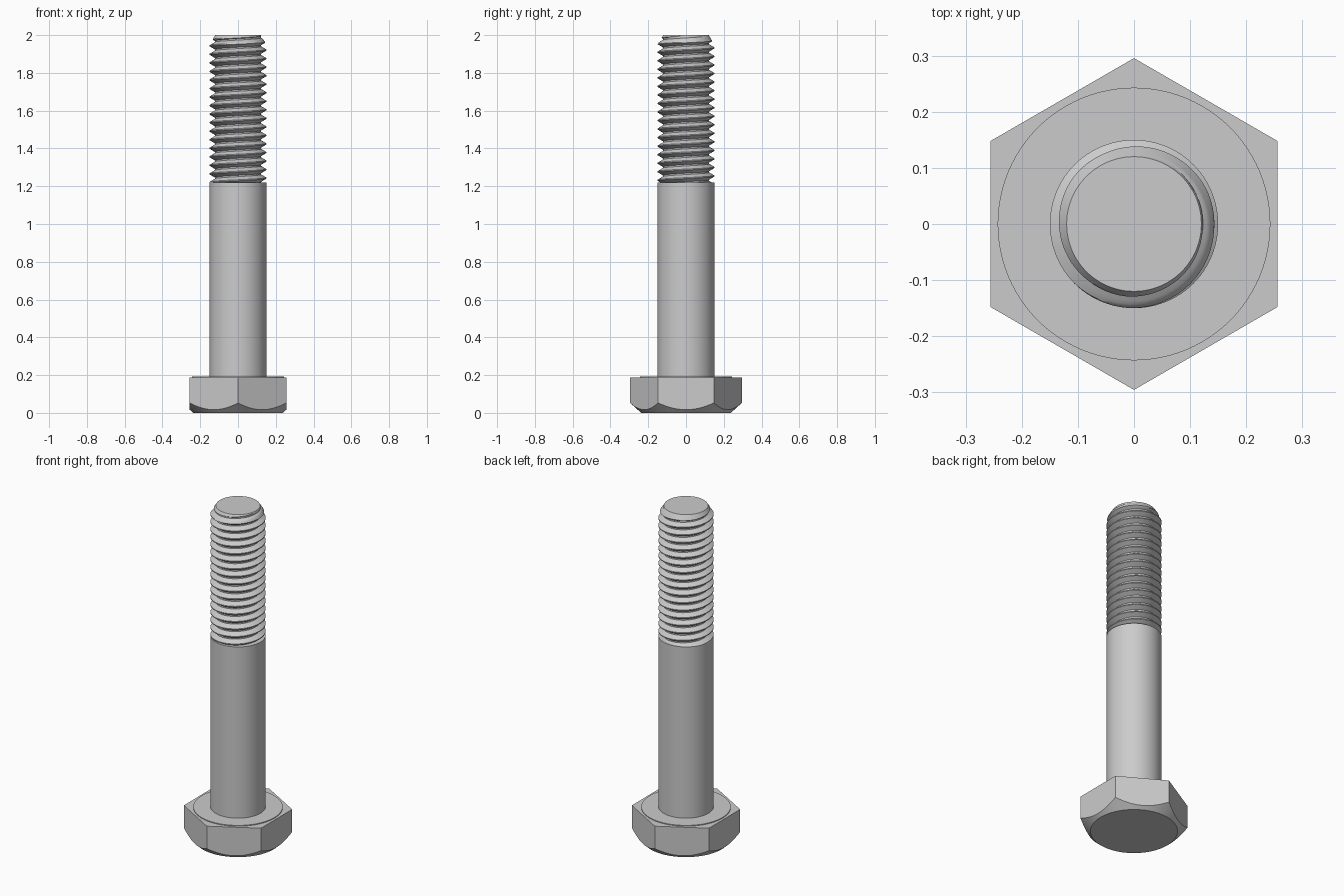
import bpy, bmesh, math

if "Cube" in bpy.data.objects:
    bpy.data.objects.remove(bpy.data.objects["Cube"])

steel = bpy.data.materials.new("grey_steel")
steel.use_nodes = True
steel.diffuse_color = (0.6, 0.6, 0.6, 1)
steel.node_tree.nodes["Principled BSDF"].inputs["Base Color"].default_value = (0.6, 0.6, 0.6, 1)

SIDES = 96
RADIUS, ROOT = 0.15, 0.123
HEAD_TOP, SEAT, THREAD_START, TIP = 0.188, 0.193, 1.22, 2.0
PITCH = 0.0452


def finish(name, bm):
    bmesh.ops.remove_doubles(bm, verts=bm.verts, dist=1e-5)
    bmesh.ops.recalc_face_normals(bm, faces=bm.faces)
    mesh = bpy.data.meshes.new(name)
    bm.to_mesh(mesh)
    bm.free()
    mesh.materials.append(steel)
    obj = bpy.data.objects.new(name, mesh)
    bpy.context.collection.objects.link(obj)
    bpy.ops.object.select_all(action='DESELECT')
    obj.select_set(True)
    bpy.context.view_layer.objects.active = obj
    bpy.ops.object.shade_smooth_by_angle(angle=math.radians(28))


def skin(name, column):
    """Closed round body; column(angle) gives its (radius, z) points, bottom to top."""
    bm = bmesh.new()
    cols = []
    for i in range(SIDES + 1):
        a = math.tau * i / SIDES
        cols.append([bm.verts.new((r * math.cos(a), r * math.sin(a), z))
                     for r, z in column(a)])
    for left, right in zip(cols, cols[1:]):
        for k in range(len(left) - 1):
            bm.faces.new((left[k], right[k], right[k + 1], left[k + 1]))
    for end in (0, -1):
        bm.faces.new([c[end] for c in cols[:-1]])
    finish(name, bm)


# Hexagonal head with a conical chamfer cutting its lower corners
def head_column(a):
    sector = math.pi / 3
    off = a % sector - sector / 2
    # flats face +x and -x, corners point to +y and -y
    off = (a + sector / 2) % sector - sector / 2
    r = 0.256 / math.cos(off)
    return [(0.237, 0), (r, (r - 0.237) * 0.9), (r, HEAD_TOP)]


skin("hex_head", head_column)

# Washer face and plain shank
skin("washer_face", lambda a: [(0.243, HEAD_TOP - 0.01), (0.243, SEAT)])
skin("shank", lambda a: [(RADIUS, SEAT - 0.01), (RADIUS, THREAD_START)])


# Right-handed thread: trapezoid ridge swept up a helix, with a tapered tip
CREST, VALLEY = 0.06, 0.42  # half-widths, as fractions of the pitch from the crest


def thread_radius(z, a):
    phase = (z - TIP) / PITCH - (a + math.pi / 2) / math.tau
    d = abs(phase - round(phase))
    t = min(max((d - CREST) / (VALLEY - CREST), 0), 1)
    cone = 0.12 + 0.62 * (TIP - z)
    return min(RADIUS + (ROOT - RADIUS) * t, cone)


def thread_column(a):
    flank = [CREST + (VALLEY - CREST) * i / 4 for i in range(5)]
    marks = [-f for f in reversed(flank)] + flank
    points = []
    for turn in range(-20, 3):
        for m in marks:
            z = TIP + PITCH * (turn + m + (a + math.pi / 2) / math.tau)
            z = min(max(z, THREAD_START), TIP)
            points.append((thread_radius(z, a), z))
    return points


# The last column starts one turn higher, so columns are joined in helical order
skin("threaded_end", thread_column)
